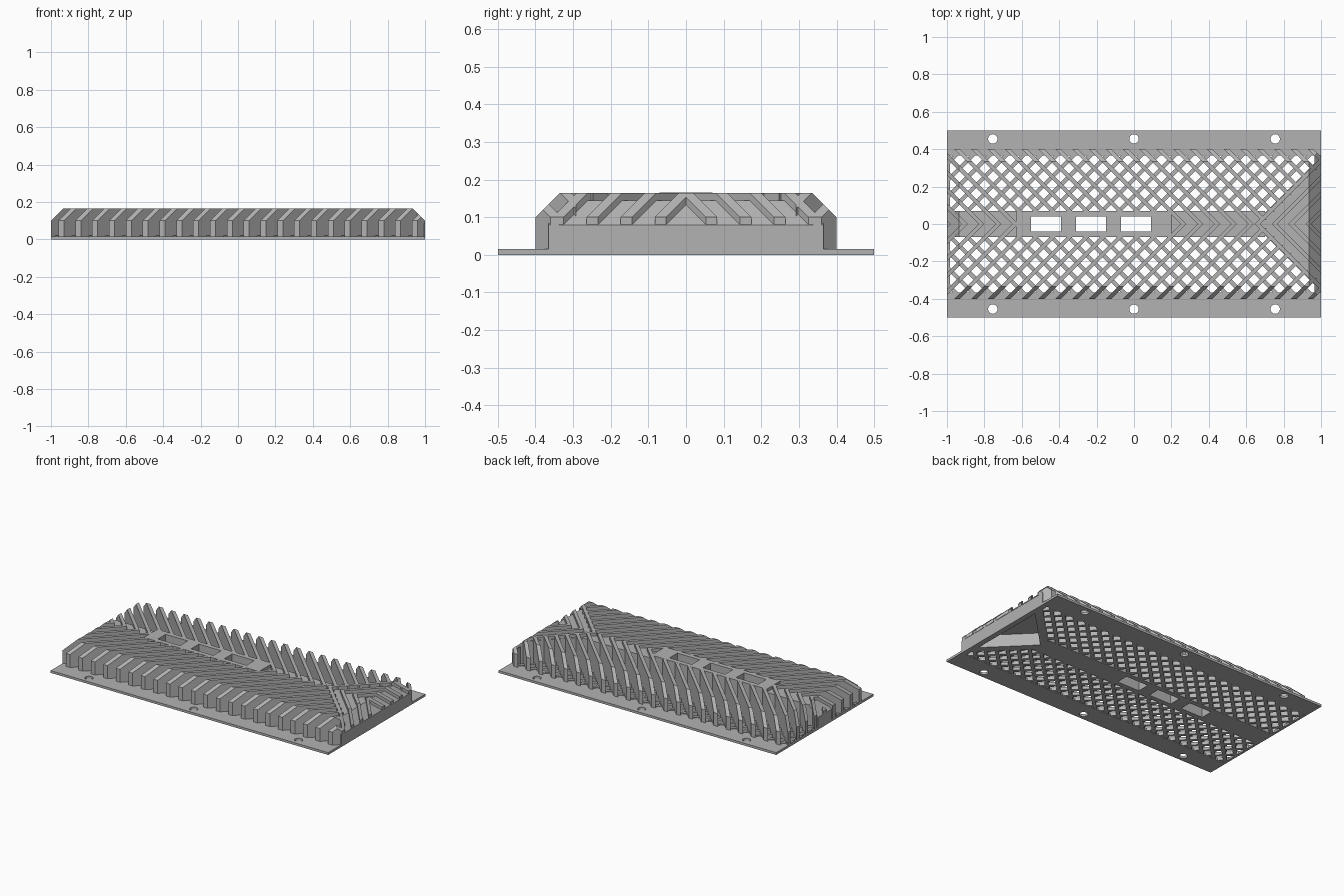
import bpy, bmesh, math

cube = bpy.data.objects.get("Cube")
if cube:
    bpy.data.objects.remove(cube, do_unlink=True)

grey = bpy.data.materials.new("plain grey")
grey.use_nodes = True
colour = (0.45, 0.45, 0.45, 1)
grey.diffuse_color = colour
grey.node_tree.nodes["Principled BSDF"].inputs["Base Color"].default_value = colour

PITCH = 0.09      # spacing of slats along x
HALF = 0.015      # half slat width along x
WALL = 0.40       # half width of the raised cover


def prisms(name, polygons, z0, z1):
    """Object made of upright prisms, one per outline."""
    bm = bmesh.new()
    for poly in polygons:
        low = [bm.verts.new((x, y, z0)) for x, y in poly]
        high = [bm.verts.new((x, y, z1)) for x, y in poly]
        n = len(poly)
        bm.faces.new(low[::-1])
        bm.faces.new(high)
        for i in range(n):
            j = (i + 1) % n
            bm.faces.new((low[i], low[j], high[j], high[i]))
    bmesh.ops.recalc_face_normals(bm, faces=bm.faces)
    mesh = bpy.data.meshes.new(name)
    bm.to_mesh(mesh)
    bm.free()
    mesh.materials.append(grey)
    ob = bpy.data.objects.new(name, mesh)
    bpy.context.collection.objects.link(ob)
    return ob


def rect(x0, x1, y0, y1):
    return [(x0, y0), (x1, y0), (x1, y1), (x0, y1)]


def hull(name, shoulder, top):
    """Box with its upper rim chamfered at 45 degrees."""
    ob = prisms(name, [rect(-1, 1, -WALL, WALL)], -0.05, shoulder)
    bm = bmesh.new()
    bm.from_mesh(ob.data)
    face = max(bm.faces, key=lambda f: f.calc_center_median().z)
    face = bmesh.ops.extrude_discrete_faces(bm, faces=[face])["faces"][0]
    c = top - shoulder
    for v in face.verts:
        v.co.x -= math.copysign(c, v.co.x)
        v.co.y -= math.copysign(c, v.co.y)
        v.co.z = top
    bm.to_mesh(ob.data)
    bm.free()
    ob.hide_render = True
    return ob


def cut(ob, tool, operation):
    m = ob.modifiers.new("cut", 'BOOLEAN')
    m.operation = operation
    m.solver = 'EXACT'
    m.object = tool


def mirror_y(ob):
    m = ob.modifiers.new("mirror", 'MIRROR')
    m.use_axis = (False, True, False)
    m.use_mirror_merge = False


outer = hull("outer_cutter", 0.10, 0.165)
inner = hull("inner_cutter", 0.08, 0.145)
helpers = [outer, inner]
parts = []

# Side flanges with three round screw holes each
flange = prisms("side_flange", [rect(-1, 1, 0.365, 0.5)], 0, 0.015)
circle = [(0.025 * math.cos(a * math.tau / 24), 0.025 * math.sin(a * math.tau / 24))
          for a in range(24)]
holes = prisms("hole_cutter", [[(cx + x, 0.455 + y) for x, y in circle]
                               for cx in (-0.755, 0, 0.755)], -0.1, 0.1)
helpers.append(holes)
cut(flange, holes, 'DIFFERENCE')
mirror_y(flange)
parts.append(flange)

# Thin sill closing the open end
parts.append(prisms("end_sill", [rect(-1, -0.985, -0.37, 0.37)], 0, 0.014))

# Tall diagonal slats, trimmed to the chamfered cover
outlines = []
for k in range(-5, 22):
    x0 = -0.945 + PITCH * k
    apex = x0 + WALL
    y_in = 0.06 if -0.63 < apex < 0.2 else 0.0
    y_in = max(y_in, (x0 - 0.25) / 2 - 0.01)
    outlines.append([(apex - y_in - HALF, y_in), (apex - y_in + HALF, y_in),
                     (apex - 0.43 + HALF, 0.43), (apex - 0.43 - HALF, 0.43)])
slats = prisms("tall_slats", outlines, 0.001, 0.2)
cut(slats, outer, 'INTERSECT')
mirror_y(slats)
parts.append(slats)

# Low slats crossing the other way at the bottom
outlines = []
for k in range(22):
    x0 = 0.57 - PITCH * k
    outlines.append([(x0 + 0.06 - HALF, 0.06), (x0 + 0.06 + HALF, 0.06),
                     (x0 + 0.385 + HALF, 0.385), (x0 + 0.385 - HALF, 0.385)])
cross = prisms("cross_slats", outlines, 0.0005, 0.02)
cut(cross, outer, 'INTERSECT')
mirror_y(cross)
parts.append(cross)

# Central spine, its raised middle, and three windows through both
spine = prisms("spine", [rect(-1.1, 0.70, -0.07, 0.07)], 0, 0.3)
cut(spine, inner, 'INTERSECT')
cap = prisms("spine_cap", [rect(-0.63, 0.2, -0.07, 0.07)], 0.12, 0.1655)
windows = prisms("window_cutter", [rect(x, x + 0.16, -0.04, 0.04)
                                   for x in (-0.55, -0.31, -0.07)], -0.1, 0.3)
helpers.append(windows)
for ob in (spine, cap):
    cut(ob, windows, 'DIFFERENCE')
    parts.append(ob)

# Solid triangular end, hollow underneath
end = prisms("end_block", [[(0.64, 0), (0.965, -0.325), (0.965, -0.365), (1.05, -0.365),
                            (1.05, 0.365), (0.965, 0.365), (0.965, 0.325)]], 0, 0.3)
cut(end, inner, 'INTERSECT')
hollow = prisms("hollow_cutter", [[(0.71, 0), (0.965, -0.255), (0.965, 0.255)]], -0.1, 0.08)
helpers.append(hollow)
cut(end, hollow, 'DIFFERENCE')
parts.append(end)

# Raised chevrons on the solid end
outlines = [[(1 - a - HALF, 0), (1 - a + HALF, 0),
             (1.05 + HALF, a + 0.05), (1.05 - HALF, a + 0.05)]
            for a in (0.068, 0.159, 0.249, 0.34)]
chevrons = prisms("end_chevrons", outlines, 0.081, 0.3)
cut(chevrons, outer, 'INTERSECT')
mirror_y(chevrons)
parts.append(chevrons)

# Apply the cuts and remove the cutters
bpy.context.view_layer.update()
graph = bpy.context.evaluated_depsgraph_get()
done = [(ob, bpy.data.meshes.new_from_object(ob.evaluated_get(graph))) for ob in parts]
for ob, mesh in done:
    ob.modifiers.clear()
    ob.data = mesh
for ob in helpers:
    bpy.data.objects.remove(ob, do_unlink=True)
